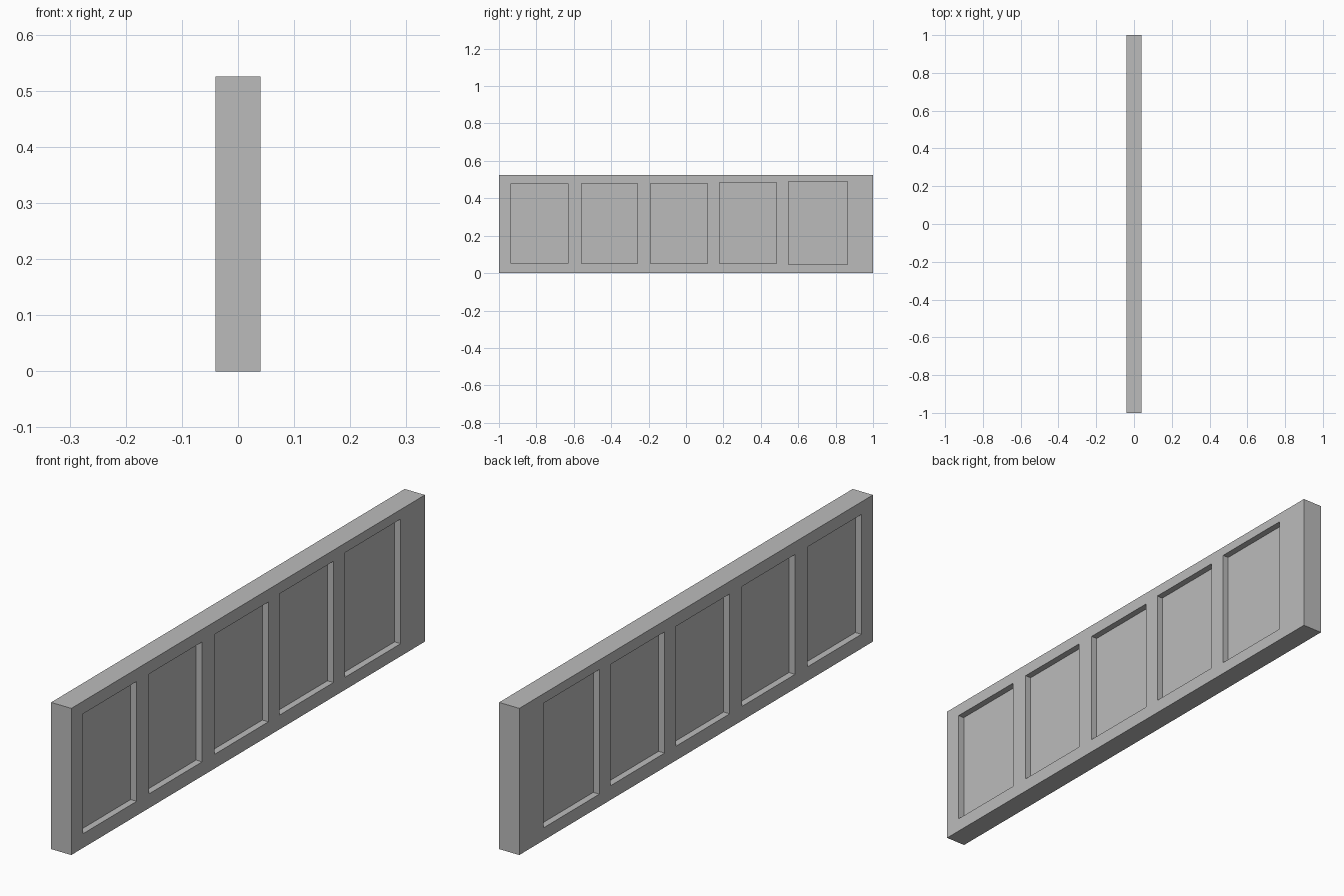
import bpy

if "Cube" in bpy.data.objects:
    bpy.data.objects.remove(bpy.data.objects["Cube"])

HALF_X, HALF_Y, HEIGHT, DEPTH = 0.04, 1.0, 0.525, 0.024

# recesses: y start, y end, z bottom, z top
RECESSES = [
    (-0.935, -0.630, 0.051, 0.480),
    (-0.560, -0.260, 0.051, 0.480),
    (-0.190, 0.115, 0.051, 0.480),
    (0.178, 0.483, 0.051, 0.485),
    (0.547, 0.863, 0.045, 0.491),
]


def box(name, x0, x1, y0, y1, z0, z1):
    bpy.ops.mesh.primitive_cube_add(
        size=1, location=((x0 + x1) / 2, (y0 + y1) / 2, (z0 + z1) / 2))
    obj = bpy.context.object
    obj.name = name
    obj.scale = (x1 - x0, y1 - y0, z1 - z0)
    bpy.ops.object.transform_apply(location=True, rotation=True, scale=True)
    return obj


# solid wall panel
panel = box("wall_panel", -HALF_X, HALF_X, -HALF_Y, HALF_Y, 0, HEIGHT)
grey = bpy.data.materials.new("plain grey")
grey.diffuse_color = (0.5, 0.5, 0.5, 1)
grey.use_nodes = True
grey.node_tree.nodes["Principled BSDF"].inputs["Base Color"].default_value = grey.diffuse_color
panel.data.materials.append(grey)

# sunken fields on both broad sides
cutters = []
for y0, y1, z0, z1 in RECESSES:
    for side in (-1, 1):
        xs = sorted((side * (HALF_X - DEPTH), side * (HALF_X + 0.05)))
        cutter = box("recess_cutter", *xs, y0, y1, z0, z1)
        cutter.hide_render = True
        cutter.data.materials.append(grey)
        cutters.append(cutter)
        mod = panel.modifiers.new("recess", 'BOOLEAN')
        mod.operation = 'DIFFERENCE'
        mod.solver = 'EXACT'
        mod.object = cutter

bpy.context.view_layer.objects.active = panel
for mod in list(panel.modifiers):
    bpy.ops.object.modifier_apply(modifier=mod.name)
for cutter in cutters:
    bpy.data.objects.remove(cutter, do_unlink=True)
